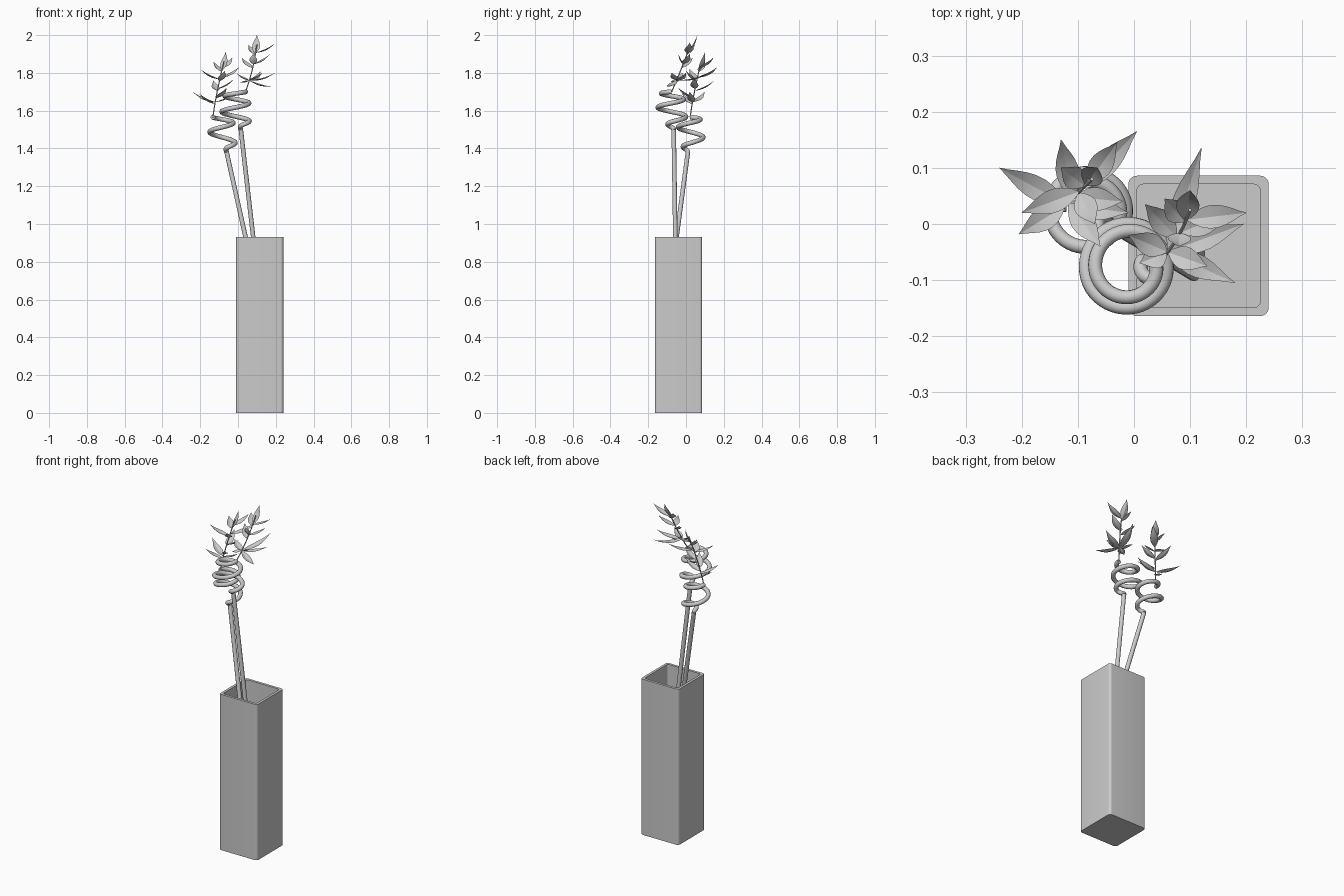
import bpy
from math import sin, cos, pi, radians
from mathutils import Vector

cube = bpy.data.objects.get("Cube")
if cube:
    bpy.data.objects.remove(cube, do_unlink=True)

grey = bpy.data.materials.new("plain grey")
grey.use_nodes = True
tone = (0.6, 0.6, 0.6, 1)
grey.diffuse_color = tone
grey.node_tree.nodes["Principled BSDF"].inputs["Base Color"].default_value = tone


def add_mesh(name, verts, faces, angle):
    mesh = bpy.data.meshes.new(name)
    mesh.from_pydata(verts, [], faces)
    mesh.materials.append(grey)
    obj = bpy.data.objects.new(name, mesh)
    bpy.context.collection.objects.link(obj)
    bpy.ops.object.select_all(action='DESELECT')
    obj.select_set(True)
    bpy.context.view_layer.objects.active = obj
    bpy.ops.object.shade_smooth_by_angle(angle=radians(angle))
    return obj


def add_tube(name, points, radius, kind='POLY'):
    curve = bpy.data.curves.new(name, 'CURVE')
    curve.dimensions = '3D'
    curve.bevel_depth = radius
    curve.bevel_resolution = 4
    curve.use_fill_caps = True
    curve.materials.append(grey)
    spline = curve.splines.new(kind)
    if kind == 'BEZIER':
        spline.bezier_points.add(len(points) - 1)
        for bp, co in zip(spline.bezier_points, points):
            bp.co = co
            bp.handle_left_type = bp.handle_right_type = 'AUTO'
    else:
        spline.points.add(len(points) - 1)
        for p, co in zip(spline.points, points):
            p.co = (*co, 1)
    obj = bpy.data.objects.new(name, curve)
    bpy.context.collection.objects.link(obj)


# Square hollow vase with rounded upright corners
def rounded_square(half, corner, z):
    steps = 6
    ring = []
    for q in range(4):
        mid = pi / 4 + q * pi / 2
        cx = (half - corner) * (1 if cos(mid) > 0 else -1)
        cy = (half - corner) * (1 if sin(mid) > 0 else -1)
        for i in range(steps + 1):
            a = q * pi / 2 + i / steps * pi / 2
            ring.append((0.115 + cx + corner * cos(a), -0.039 + cy + corner * sin(a), z))
    return ring


rings = [rounded_square(0.125, 0.015, 0), rounded_square(0.125, 0.015, 0.93),
         rounded_square(0.11, 0.012, 0.93), rounded_square(0.11, 0.012, 0.02)]
n = len(rings[0])
faces = [(r * n + i, r * n + (i + 1) % n, (r + 1) * n + (i + 1) % n, (r + 1) * n + i)
         for r in range(3) for i in range(n)]
faces += [tuple(reversed(range(n))), tuple(range(3 * n, 4 * n))]
add_mesh("vase", sum(rings, []), faces, 30)


# Coil that opens out from the stem and tightens at its end
def coil_points(start, centre, z_top, wide, tight, end_angle):
    start = Vector(start)
    pts = []
    count = 110
    for i in range(count + 1):
        t = i / count
        a = radians(-130 + (end_angle + 130) * t)
        r = wide + (tight - wide) * max(0, t - 0.4) / 0.6
        z = start.z + (z_top - start.z) * (1 - (1 - t) ** 1.4)
        p = Vector((centre[0] + r * cos(a), centre[1] + r * sin(a), z))
        blend = min(1, t / 0.2)
        blend = blend * blend * (3 - 2 * blend)
        pts.append(start.lerp(p, blend) if blend < 1 else p)
        pts[-1].z = z
    return pts


# Pointed leaf folded along its midrib
def add_leaf(name, base, tip, width):
    base, tip = Vector(base), Vector(tip)
    along = tip - base
    side = along.cross(Vector((0, 0, 1))).normalized()
    up = side.cross(along).normalized()
    steps = 8
    verts, faces = [], []
    for i in range(steps + 1):
        t = i / steps
        w = width * sin(pi * t ** 0.8) ** 1.2 if 0 < t < 1 else 0.0005
        mid = base + along * t - up * 0.1 * along.length * sin(pi * t)
        verts += [mid - side * w + up * w * 0.3, mid, mid + side * w + up * w * 0.3]
    for i in range(steps):
        k = 3 * i
        faces += [(k, k + 1, k + 4, k + 3), (k + 1, k + 2, k + 5, k + 4)]
    add_mesh(name, verts, faces, 25)


def along_path(path, z):
    for a, b in zip(path, path[1:]):
        if z <= b[2]:
            return Vector(a).lerp(Vector(b), max(0, (z - a[2]) / (b[2] - a[2])))
    return Vector(path[-1])


def add_stalk(side, foot, joint, centre, z_top, wide, tight, end_angle, twig, tips):
    add_tube(side + "_stem", [foot, joint], 0.012)
    coil = coil_points(joint, centre, z_top, wide, tight, end_angle)
    add_tube(side + "_coil", coil, 0.0125)
    twig = [tuple(coil[-1])] + twig
    add_tube(side + "_twig", twig, 0.003, 'BEZIER')
    for i, tip in enumerate(tips):
        drop = 0.1 if i == len(tips) - 1 else 0.055
        base = along_path(twig, max(tip[2] - drop, twig[1][2]))
        add_leaf(f"{side}_leaf_{i + 1}", base, tip, 0.021)


# Shorter stalk, last tip is the crown leaf
add_stalk("right", (0.107, -0.09, 0.63), (-0.06, 0.01, 1.38), (-0.083, 0.022),
          1.565, 0.069, 0.05, 540,
          [(-0.125, 0.03, 1.62), (-0.1, 0.055, 1.75), (-0.075, 0.08, 1.86)],
          [(-0.24, 0.1, 1.7), (-0.205, -0.018, 1.69), (-0.01, 0.02, 1.7),
           (-0.06, -0.04, 1.72), (-0.13, 0.15, 1.76), (-0.2, 0.02, 1.82),
           (-0.02, 0.04, 1.77), (0.005, 0.165, 1.83), (-0.07, 0, 1.81),
           (-0.13, 0.1, 1.86), (-0.03, 0.145, 1.88), (-0.065, 0.1, 1.91)])

# Taller stalk
add_stalk("left", (0.115, -0.052, 0.63), (0.015, -0.065, 1.5), (-0.01, -0.076),
          1.7, 0.076, 0.05, 720,
          [(0.06, -0.05, 1.76), (0.085, -0.01, 1.86), (0.1, 0.025, 1.95)],
          [(0.18, -0.105, 1.73), (0.01, -0.07, 1.75), (0.195, 0, 1.8),
           (0.13, -0.075, 1.8), (-0.01, -0.02, 1.8), (0.12, 0.135, 1.81),
           (0.02, 0.035, 1.88), (0.17, 0.02, 1.9), (0.08, -0.04, 1.9),
           (0.2, 0.02, 1.96), (0.055, 0.045, 1.95), (0.1, 0.06, 2)])
